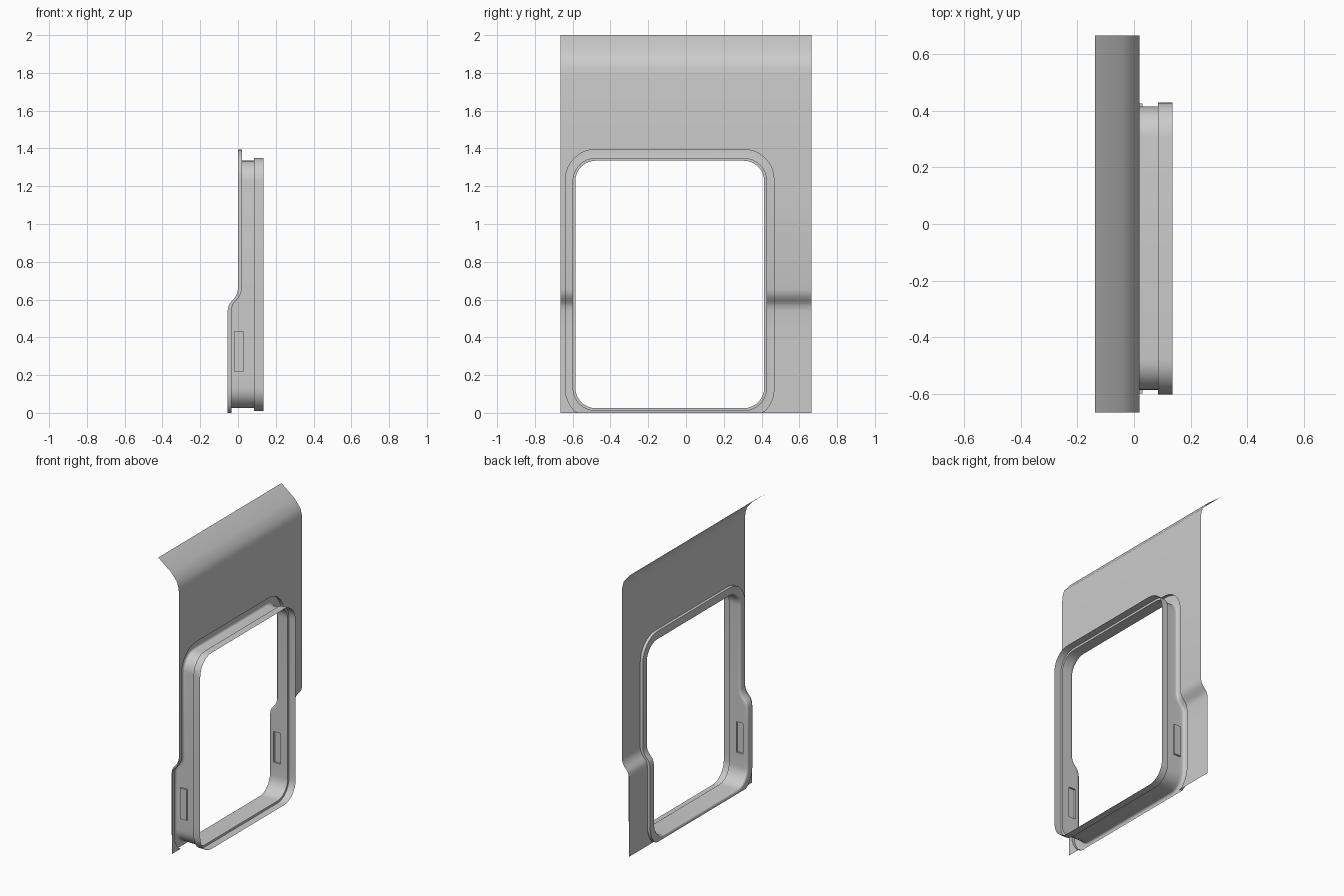
import bpy, bmesh, math
from mathutils import Vector

if "Cube" in bpy.data.objects:
    bpy.data.objects.remove(bpy.data.objects["Cube"])

# vertical profile of the pressed sheet: (z, x)
PROFILE = [(0, -.035), (.22, -.035), (.43, -.035), (.54, -.035), (.565, -.030),
           (.58, -.023), (.595, -.010), (.61, .003), (.63, .014), (.655, .02),
           (1.79, .02), (1.83, .016), (1.87, .005), (1.925, -.04), (2, -.137)]
SIDE_Z = [z for z, _ in PROFILE[1:10]]      # levels along the straight frame sides
HALF_SHEET, MID_Y = .665, -.086             # sheet half width, opening centre
ARC = 8


def sheet_x(z):
    for (z0, x0), (z1, x1) in zip(PROFILE, PROFILE[1:]):
        if z <= z1:
            return x0 + (x1 - x0) * max(0, z - z0) / (z1 - z0)
    return PROFILE[-1][1]


def half_outline(dy, dz):
    """Right half of the rounded opening, bottom to top, as (half width, z)."""
    w, lo, hi, r = .5 + dy, .025 - dz, 1.335 + dz, .108 + dy
    arc = [(w - r + r * math.sin(a), r - r * math.cos(a))
           for a in (math.pi / 2 * i / ARC for i in range(ARC + 1))]
    pts = [(u, lo + v) for u, v in arc] + [(w, z) for z in SIDE_Z]
    pts += [(u, hi - v) for u, v in reversed(arc)]
    return [(u, max(0, z)) for u, z in pts]


def finish(bm, name):
    me = bpy.data.meshes.new(name)
    bm.to_mesh(me)
    bm.free()
    ob = bpy.data.objects.new(name, me)
    bpy.context.collection.objects.link(ob)
    bpy.ops.object.select_all(action='DESELECT')
    ob.select_set(True)
    bpy.context.view_layer.objects.active = ob
    bpy.ops.object.shade_smooth_by_angle(angle=math.radians(35))


# --- sheet panel with the opening left free
bm = bmesh.new()
outline = half_outline(.052, .06)


def strip(rows):
    verts = [[bm.verts.new((sheet_x(z), y, z)) for y in (a, b)] for a, b, z in rows]
    for p, q in zip(verts, verts[1:]):
        if q[0].co.z - p[0].co.z > 1e-5:
            bm.faces.new((p[0], p[1], q[1], q[0]))


strip([(-HALF_SHEET, MID_Y - w, z) for w, z in outline])
strip([(MID_Y + w, HALF_SHEET, z) for w, z in outline])
top = outline[-1][1]
strip([(-HALF_SHEET, HALF_SHEET, z) for z in [top] + [z for z, _ in PROFILE if z > top]])
bmesh.ops.remove_doubles(bm, verts=bm.verts, dist=1e-5)
bmesh.ops.delete(bm, geom=[v for v in bm.verts if not v.link_faces], context='VERTS')
finish(bm, "sheet_panel")

# --- opening frame: raised flange, rounded turn, neck, stepped lip
NECK = .085
# (offset y, offset z, x from height)
RINGS = [(.052, .06, lambda z: sheet_x(z)),
         (.052, .06, lambda z: sheet_x(z) - .02),
         (.014, .014, lambda z: sheet_x(z) - .02),
         (.007, .007, lambda z: sheet_x(z) - .018),
         (.002, .002, lambda z: sheet_x(z) - .013),
         (0, 0, lambda z: sheet_x(z) - .005)]
for t in (.16, .56, 1):
    RINGS.append((0, 0, lambda z, t=t: (sheet_x(z) - .005) * (1 - t) + NECK * t))
RINGS += [(.015, .015, lambda z: NECK), (.015, .015, lambda z: .135)]

bm = bmesh.new()
loops = []
for dy, dz, fx in RINGS:
    half = half_outline(dy, dz)
    loop = [(fx(z), MID_Y + w, z) for w, z in half]
    loop += [(fx(z), MID_Y - w, z) for w, z in reversed(half)]
    loops.append([bm.verts.new(c) for c in loop])
for a, b in zip(loops, loops[1:]):
    n = len(a)
    for i in range(n):
        j = (i + 1) % n
        quad = (a[i], a[j], b[j], b[i])
        if max(v.co.z for v in quad) > 1e-5:    # flange is trimmed at the base
            bm.faces.new(quad)
bmesh.ops.delete(bm, geom=[v for v in bm.verts if not v.link_faces], context='VERTS')
bmesh.ops.recalc_face_normals(bm, faces=bm.faces)

# latch pockets pressed outwards in both side walls
pockets = []
for f in bm.faces:
    c = f.calc_center_median()
    if abs(c.z - .325) < .02 and -.015 < c.x < .025 and abs(abs(c.y - MID_Y) - .5) < .002:
        pockets.append(f)
for f in bmesh.ops.extrude_discrete_faces(bm, faces=pockets)['faces']:
    side = 1 if f.calc_center_median().y > MID_Y else -1
    bmesh.ops.translate(bm, verts=f.verts[:], vec=Vector((0, side * .012, 0)))
finish(bm, "opening_frame")
